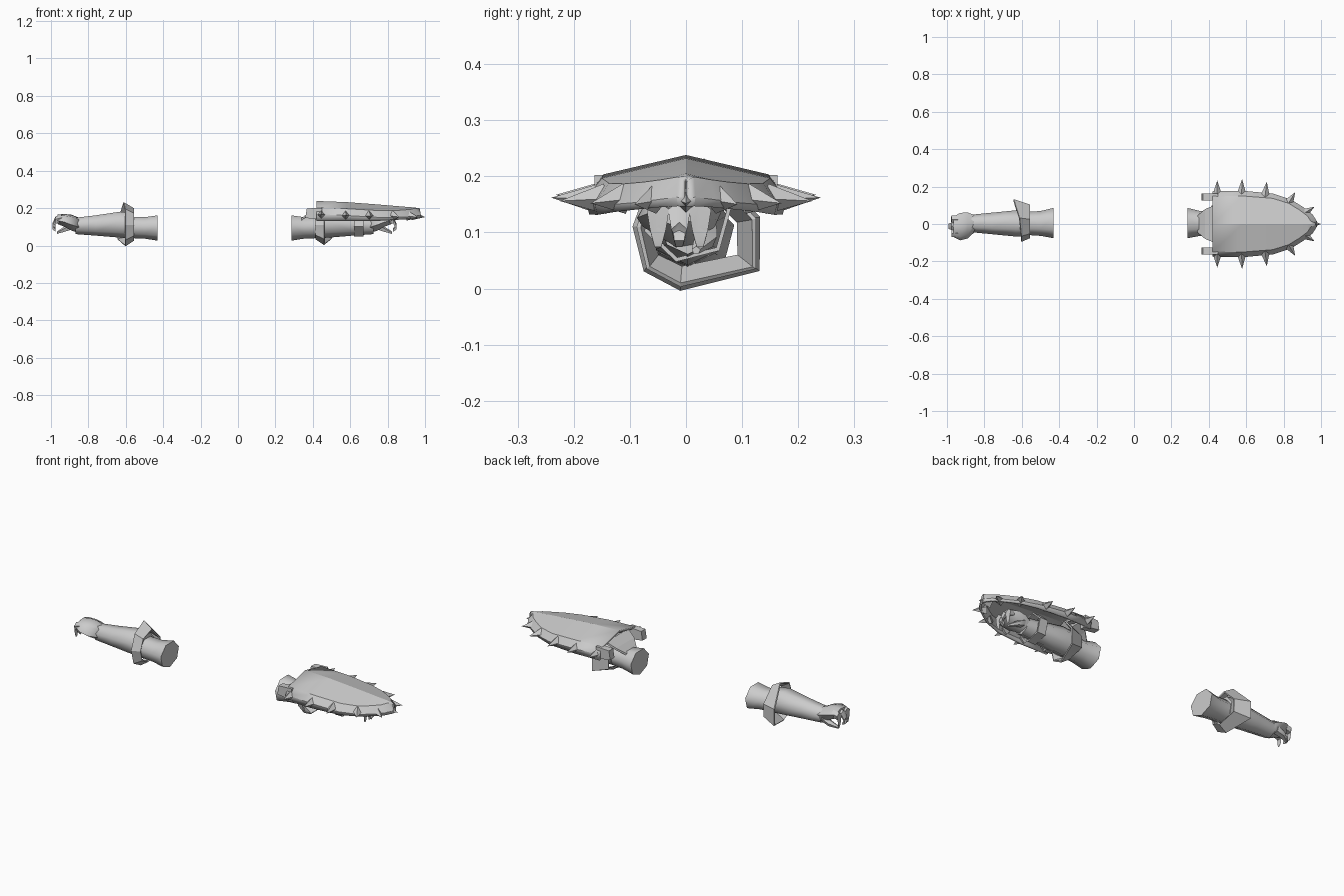
import bpy, bmesh, math
from mathutils import Vector

cube = bpy.data.objects.get("Cube")
if cube:
    bpy.data.objects.remove(cube)

grey = bpy.data.materials.new("grey_metal")
grey.use_nodes = True
COLOUR = (0.6, 0.6, 0.6, 1)
grey.diffuse_color = COLOUR
grey.node_tree.nodes["Principled BSDF"].inputs["Base Color"].default_value = COLOUR


def finish(bm, name, angle=0):
    bmesh.ops.recalc_face_normals(bm, faces=bm.faces)
    mesh = bpy.data.meshes.new(name)
    bm.to_mesh(mesh)
    bm.free()
    mesh.materials.append(grey)
    obj = bpy.data.objects.new(name, mesh)
    bpy.context.collection.objects.link(obj)
    if angle:
        bpy.ops.object.select_all(action='DESELECT')
        obj.select_set(True)
        bpy.context.view_layer.objects.active = obj
        bpy.ops.object.shade_smooth_by_angle(angle=math.radians(angle))
    return obj


def skin(name, rings, closed=True, caps=True, angle=0):
    """Join a row of equal point rings into one surface."""
    bm = bmesh.new()
    rows = [[bm.verts.new(p) for p in ring] for ring in rings]
    n = len(rows[0])
    for a, b in zip(rows, rows[1:]):
        for i in range(n if closed else n - 1):
            j = (i + 1) % n
            bm.faces.new((a[i], a[j], b[j], b[i]))
    if caps:
        bm.faces.new(rows[0])
        bm.faces.new(rows[-1])
    return finish(bm, name, angle)


def oval(x, y, z, ry, rz, sides=7):
    turns = [math.tau * (i + 0.25) / sides for i in range(sides)]
    return [(x, y + ry * math.cos(t), z + rz * math.sin(t)) for t in turns]


def spike(name, base, tip, radius):
    base, tip = Vector(base), Vector(tip)
    bm = bmesh.new()
    bmesh.ops.create_cone(bm, cap_ends=True, segments=4, radius1=radius, radius2=0,
                          depth=(tip - base).length)
    obj = finish(bm, name)
    obj.location = (base + tip) / 2
    obj.rotation_euler = (tip - base).to_track_quat('Z', 'Y').to_euler()
    return obj


def thicken(obj, amount):
    mod = obj.modifiers.new("thickness", 'SOLIDIFY')
    mod.thickness = amount
    mod.offset = -1


def make_arm(side, place):
    # u runs from the elbow to the fingertips
    def px(ring):
        return [(place(u), y, z) for u, y, z in ring]

    def part(name, sections, sides=7, angle=60):
        skin(f"{side}_{name}", [px(oval(*s, sides)) for s in sections], angle=angle)

    part("elbow", [(0.43, 0.005, 0.097, 0.083, 0.071),
                   (0.50, 0.003, 0.097, 0.068, 0.06),
                   (0.59, 0.003, 0.1, 0.062, 0.06)])
    part("forearm", [(0.57, 0.003, 0.11, 0.07, 0.07),
                     (0.63, 0.003, 0.115, 0.072, 0.073),
                     (0.76, 0.003, 0.11, 0.059, 0.057),
                     (0.87, 0.003, 0.107, 0.048, 0.046)])
    # Flared guard below the elbow with one pointed corner
    flare = [(-0.01, 0.003), (0.125, 0.035), (0.125, 0.125), (0.03, 0.225),
             (-0.06, 0.19), (-0.088, 0.11), (-0.07, 0.035)]
    outer = [(0.605 + 0.32 * max(y, 0), y, z) for y, z in flare]
    inner = [(0.56, y * 0.78, 0.11 + (z - 0.11) * 0.72) for y, z in flare]
    guard = skin(f"{side}_elbow_guard", [px(inner), px(outer)], caps=False)
    thicken(guard, 0.008)
    # Hand with curled fingers
    part("palm", [(0.85, 0.003, 0.108, 0.046, 0.042),
                  (0.89, -0.008, 0.122, 0.072, 0.044),
                  (0.93, -0.014, 0.135, 0.076, 0.035),
                  (0.965, -0.015, 0.14, 0.056, 0.026)], 6)
    for name, y in (("index", 0.025), ("middle", -0.012), ("outer", -0.05)):
        part(name + "_finger", [(0.94, y, 0.143, 0.022, 0.02),
                                (0.976, y, 0.134, 0.021, 0.022),
                                (0.992 - 0.4 * abs(y + 0.012), y, 0.1, 0.015, 0.018),
                                (0.975, y, 0.082, 0.01, 0.01)], 5, 50)
    part("thumb", [(0.885, 0.03, 0.105, 0.026, 0.022),
                   (0.925, 0.035, 0.087, 0.021, 0.016),
                   (0.968, 0.018, 0.068, 0.008, 0.007)], 5, 50)


make_arm("right", lambda u: -u)
make_arm("left", lambda u: u - 0.145)

# Strap that ties the left forearm to the shield
strap = skin("shield_strap", [oval(x, 0.003, 0.122, 0.08, 0.077, 6) for x in (0.62, 0.67)],
             caps=False)
thicken(strap, 0.008)

# Shield shell: ridge along the middle, rim folded down, rounded nose
stations = [(0.42, 0.165, 0.228), (0.58, 0.168, 0.222), (0.74, 0.153, 0.21),
            (0.83, 0.122, 0.203), (0.89, 0.082, 0.198), (0.935, 0.045, 0.195),
            (0.955, 0.012, 0.193)]
rows = []
for x, w, ridge in stations:
    edge = ridge - 0.2 * w
    nose = 0.012 * max(0, x - 0.74) / 0.2
    half = [(x - nose, w * 0.86, edge), (x + nose, w, edge - 0.03),
            (x + nose, w * 0.97, 0.134 + nose)]
    rows.append([(a, -b, c) for a, b, c in reversed(half)]
                + [(x - nose, 0, ridge)] + half)
# Close the nose of the rim
x_nose = 0.968
rows.append([(x_nose, 0, z) for z in (0.146, 0.16, 0.188, 0.19, 0.188, 0.16, 0.146)])
bm_shield = skin("shield", rows, closed=False, caps=False, angle=25)
thicken(bm_shield, 0.01)

# Raised lip across the back of the shield
skin("shield_back_lip", [[(0.42, y, z), (0.44, y, z + 0.006), (0.46, y, z - 0.004),
                          (0.44, y, z - 0.012)]
                         for y, z in ((-0.145, 0.194), (0, 0.225), (0.145, 0.194))])

# Back prongs and the tab that folds down toward the elbow
for side, s in (("left", 1), ("right", -1)):
    profile = [(0.36, 0.148), (0.368, 0.198), (0.45, 0.202), (0.45, 0.136)]
    skin(f"{side}_shield_prong", [[(x, s * y, z) for x, z in profile] for y in (0.125, 0.163)])
skin("shield_tab", [[(x, -w, z), (x, w, z), (x, w, z - 0.012), (x, -w, z - 0.012)]
                    for x, w, z in ((0.43, 0.1, 0.208), (0.38, 0.08, 0.178), (0.34, 0.045, 0.146))])

# Spikes around the rim
spikes = [((0.445, 0.153, 0.163), (0.445, 0.232, 0.167)),
          ((0.575, 0.155, 0.16), (0.578, 0.24, 0.162)),
          ((0.70, 0.145, 0.16), (0.71, 0.225, 0.156)),
          ((0.825, 0.11, 0.16), (0.862, 0.17, 0.152)),
          ((0.905, 0.055, 0.16), (0.965, 0.092, 0.15))]
for number, (base, tip) in enumerate(spikes, 1):
    for side, s in (("left", 1), ("right", -1)):
        spike(f"{side}_shield_spike_{number}", (base[0], s * base[1], base[2]),
              (tip[0], s * tip[1], tip[2]), 0.027)
spike("nose_spike", (0.93, 0, 0.162), (1.0, 0, 0.152), 0.027)
